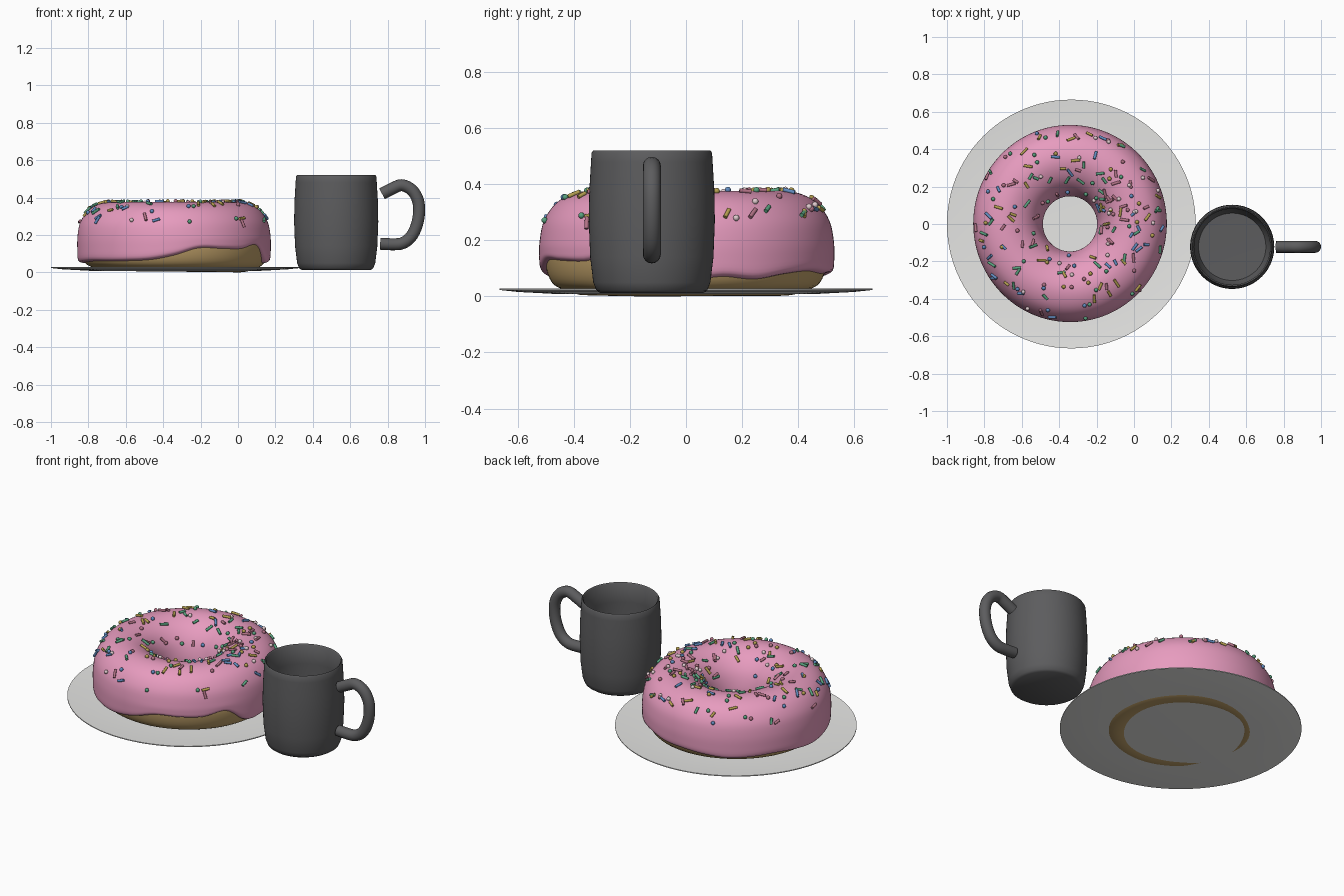
import bpy, bmesh, math, random
from mathutils import Vector, Matrix

random.seed(7)
if "Cube" in bpy.data.objects:
    bpy.data.objects.remove(bpy.data.objects["Cube"], do_unlink=True)


def material(name, r, g, b):
    m = bpy.data.materials.new(name)
    m.use_nodes = True
    m.diffuse_color = (r, g, b, 1)
    m.node_tree.nodes["Principled BSDF"].inputs["Base Color"].default_value = (r, g, b, 1)
    return m


PINK = material("pink icing", 0.8, 0.33, 0.52)
DOUGH = material("baked dough", 0.52, 0.35, 0.14)
WHITE = material("plate white", 0.8, 0.8, 0.785)
GREY = material("mug grey", 0.108, 0.108, 0.112)
SPRINKLES = [
    material("sprinkle yellow", 0.46, 0.35, 0.08),
    material("sprinkle green", 0.1, 0.36, 0.21),
    material("sprinkle rose", 0.45, 0.17, 0.24),
    material("sprinkle blue", 0.12, 0.26, 0.52),
    material("sprinkle cream", 0.75, 0.6, 0.62),
]


def spline(points, closed=False, steps=4):
    """Smooth curve passing through every point."""
    pts = [Vector(p) for p in points]
    n = len(pts)
    pick = (lambda i: pts[i % n]) if closed else (lambda i: pts[max(0, min(n - 1, i))])
    out = []
    for i in range(n if closed else n - 1):
        a, b, c, d = (pick(i + k) for k in (-1, 0, 1, 2))
        for s in range(steps):
            t = s / steps
            out.append(0.5 * (2 * b + (c - a) * t + (2 * a - 5 * b + 4 * c - d) * t * t
                              + (3 * b - a - 3 * c + d) * t ** 3))
    return out if closed else out + [pts[-1]]


def finish(name, bm, mats):
    mesh = bpy.data.meshes.new(name)
    bm.to_mesh(mesh)
    bm.free()
    obj = bpy.data.objects.new(name, mesh)
    bpy.context.collection.objects.link(obj)
    for m in mats:
        mesh.materials.append(m)
    bpy.ops.object.select_all(action="DESELECT")
    obj.select_set(True)
    bpy.context.view_layer.objects.active = obj
    bpy.ops.object.shade_smooth_by_angle(angle=math.radians(50))


def revolve(name, section, segments, centre, mat, closed):
    """Sweep section(i, angle), a list of (radius, height), round a vertical axis."""
    bm = bmesh.new()
    rings = []
    for i in range(segments):
        a = math.tau * i / segments
        rings.append([bm.verts.new((centre[0] + r * math.cos(a), centre[1] + r * math.sin(a), z))
                      for r, z in section(i, a)])
    count = len(rings[0])
    for i in range(segments):
        p, q = rings[i], rings[(i + 1) % segments]
        for j in range(count if closed else count - 1):
            k = (j + 1) % count
            bm.faces.new((p[j], q[j], q[k], p[k]))
    bmesh.ops.remove_doubles(bm, verts=bm.verts, dist=1e-5)
    bmesh.ops.recalc_face_normals(bm, faces=bm.faces)
    finish(name, bm, [mat])


# Plate: shallow disc with a slightly raised rim
PLATE_AT = (-0.335, 0)
plate = [(0, 0.008), (0.45, 0.008), (0.6, 0.016), (0.665, 0.023), (0.665, 0.028),
         (0.6, 0.023), (0.45, 0.016), (0, 0.016)]
revolve("plate", lambda i, a: plate, 96, PLATE_AT, WHITE, False)

# Doughnut body, tipped a little so its base just presses through the plate
DONUT_AT = (-0.342, 0)
body = spline([(0.36, 0), (0.43, 0.017), (0.478, 0.045), (0.502, 0.11), (0.5, 0.18),
               (0.45, 0.27), (0.34, 0.33), (0.22, 0.27), (0.165, 0.18),
               (0.18, 0.08), (0.28, 0.02)], closed=True)


def body_section(i, a):
    lift = 0.0036 * (1 - math.cos(a)) + 0.0008 * (1 + math.sin(4 * a))
    return [(r, z + lift) for r, z in body]


revolve("dough_ring", body_section, 120, DONUT_AT, DOUGH, True)

# Icing: wavy lower edge, given as heights at even steps round the ring
edge = spline([(h, 0) for h in (
    0.055, 0.07, 0.062, 0.08, 0.09, 0.082, 0.08, 0.07, 0.06, 0.065, 0.07, 0.06,
    0.05, 0.055, 0.06, 0.06, 0.062, 0.068, 0.09, 0.125, 0.122, 0.12, 0.138, 0.056)],
    closed=True, steps=6)
top = [(0.147, 0.17), (0.172, 0.26), (0.22, 0.325), (0.28, 0.362), (0.345, 0.376),
       (0.41, 0.364), (0.465, 0.33), (0.505, 0.27), (0.52, 0.2)]


def swell(a):
    return 1 - 0.009 * math.cos(2 * a) + 0.005 * math.sin(a)


def icing_section(i, a):
    e = edge[i].x
    inner = 0.1 + 0.015 * math.sin(5 * a)
    pts = [(0.175, inner), (0.154, inner + 0.02)] + top
    pts += [(0.522, (0.2 + e) / 2), (0.517, e + 0.014), (0.49, e)]
    return [(r * swell(a), z) for r, z in spline(pts)]


revolve("icing", icing_section, len(edge), DONUT_AT, PINK, True)

# Sprinkles: little rods and beads lying on the upper icing
slope = [p for p in spline(top, steps=8)]
bm = bmesh.new()


def sprinkle(a, rod, reach):
    """Place one sprinkle at angle a, no further out than reach."""
    while True:
        j = random.randrange(4, len(slope) - 2)
        r, z = slope[j]
        if r < reach and z > 0.25 and random.random() < r / 0.5:
            break
    d = slope[j + 1] - slope[j - 1]
    out = Vector((math.cos(a), math.sin(a), 0))
    up = Vector((0, 0, 1))
    along = (out * d.x + up * d.y).normalized()
    normal = (up * d.x - out * d.y).normalized()
    pos = Vector((*DONUT_AT, z)) + out * r * swell(a) + normal * 0.005
    if rod:
        spin = Matrix.Rotation(random.uniform(0, math.pi), 3, normal)
        turn = (spin @ along).to_track_quat("Z", "Y").to_matrix().to_4x4()
        made = bmesh.ops.create_cone(bm, cap_ends=True, segments=10, radius1=0.0075,
                                     radius2=0.0075, depth=random.uniform(0.03, 0.05),
                                     matrix=Matrix.Translation(pos) @ turn)
    else:
        made = bmesh.ops.create_uvsphere(bm, u_segments=10, v_segments=8, radius=0.011,
                                         matrix=Matrix.Translation(pos))
    # Rods skip the cream colour, beads use them all
    colour = random.randrange(4 if rod else 5)
    for f in {f for v in made["verts"] for f in v.link_faces}:
        f.material_index = colour


for n in range(165):
    sprinkle(n * math.tau * 0.618, random.random() < 0.55, 0.51)
for n in range(28):
    sprinkle(random.gauss(0.4, 0.35), n % 2, 0.38)
finish("sprinkles", bm, SPRINKLES)

# Mug: slightly barrelled cup, open at the top
MUG_AT = (0.525, -0.122)
mug = [(0, 0.013), (0.185, 0.013), (0.198, 0.022), (0.209, 0.05), (0.22, 0.14), (0.225, 0.27),
       (0.223, 0.38), (0.217, 0.48), (0.215, 0.512), (0.21, 0.52), (0.203, 0.513),
       (0.206, 0.4), (0.208, 0.27), (0.2, 0.1), (0.18, 0.05), (0, 0.045)]
revolve("mug_cup", lambda i, a: mug, 72, MUG_AT, GREY, False)

# Mug handle: round tube along an ear-shaped path
path = spline([(0.77, 0.42), (0.82, 0.445), (0.875, 0.466), (0.93, 0.44), (0.962, 0.385),
               (0.968, 0.32), (0.955, 0.25), (0.925, 0.19), (0.88, 0.156), (0.83, 0.15),
               (0.76, 0.153)])
curve = bpy.data.curves.new("mug_handle", "CURVE")
curve.dimensions = "3D"
curve.bevel_depth = 0.032
curve.bevel_resolution = 6
curve.use_fill_caps = True
tube = curve.splines.new("POLY")
tube.points.add(len(path) - 1)
for point, (x, z) in zip(tube.points, path):
    point.co = (x, MUG_AT[1], z, 1)
tube.use_smooth = True
curve.materials.append(GREY)
bpy.context.collection.objects.link(bpy.data.objects.new("mug_handle", curve))
